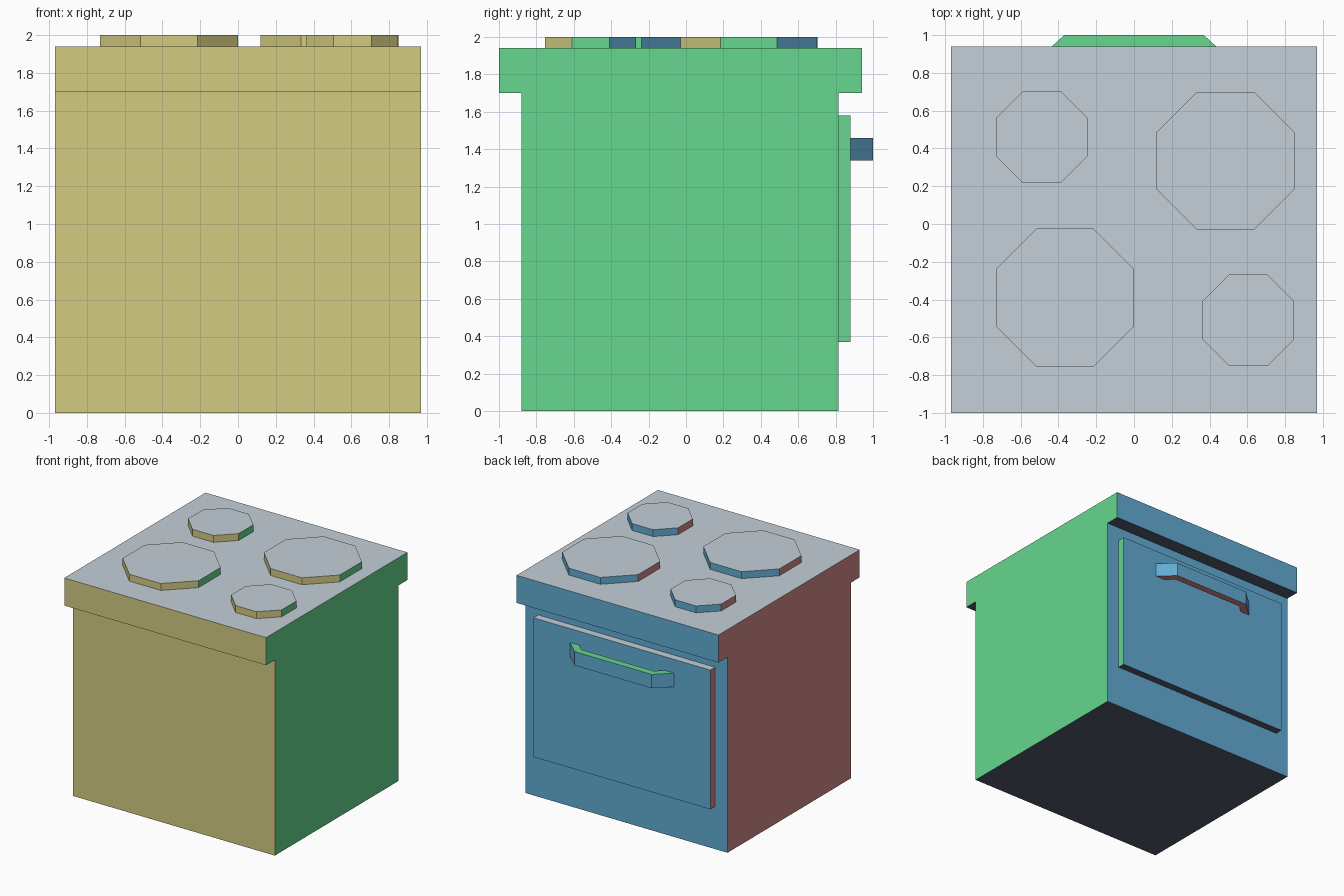
import bpy, bmesh, math
from mathutils import Matrix

if "Cube" in bpy.data.objects:
    bpy.data.objects.remove(bpy.data.objects["Cube"])


def material(name, rgb):
    """Flat material from sRGB 0-255 values."""
    lin = [((c / 255 + 0.055) / 1.055) ** 2.4 for c in rgb]
    m = bpy.data.materials.new(name)
    m.diffuse_color = (*lin, 1.0)
    m.use_nodes = True
    m.node_tree.nodes["Principled BSDF"].inputs["Base Color"].default_value = m.diffuse_color
    return m


KHAKI, BLUE, GREEN, RED, GREY, DARK = range(6)
MATS = [
    material("khaki", (212, 203, 130)),
    material("blue", (98, 172, 212)),
    material("green", (102, 215, 143)),
    material("dusty_red", (210, 138, 136)),
    material("pale_grey", (195, 208, 215)),
    material("dark_slate", (84, 91, 108)),
]


def side_colour(n, up=GREY, down=DARK):
    """Each face takes its colour from the direction it points."""
    if n.y < -0.3:
        return KHAKI
    if n.y > 0.3:
        return BLUE
    if n.x > 0.5:
        return GREEN
    if n.x < -0.5:
        return RED
    return up if n.z > 0 else down


def finish(name, bm, **colours):
    bmesh.ops.recalc_face_normals(bm, faces=bm.faces)
    bm.normal_update()
    for f in bm.faces:
        f.material_index = side_colour(f.normal, **colours)
    mesh = bpy.data.meshes.new(name)
    bm.to_mesh(mesh)
    bm.free()
    for m in MATS:
        mesh.materials.append(m)
    ob = bpy.data.objects.new(name, mesh)
    bpy.context.collection.objects.link(ob)
    return ob


def prism(name, outline, z0, z1, **colours):
    """Extrude an xy outline from z0 up to z1."""
    bm = bmesh.new()
    face = bm.faces.new([bm.verts.new((x, y, z0)) for x, y in outline])
    ext = bmesh.ops.extrude_face_region(bm, geom=[face])
    verts = [v for v in ext["geom"] if isinstance(v, bmesh.types.BMVert)]
    bmesh.ops.translate(bm, verts=verts, vec=(0, 0, z1 - z0))
    return finish(name, bm, **colours)


def box(name, x, y0, y1, z0, z1):
    return prism(name, [(-x, y0), (x, y0), (x, y1), (-x, y1)], z0, z1)


# Cabinet, overhanging cooktop slab and oven door on the back side
box("cabinet", 0.97, -0.88, 0.815, 0.0, 1.70)
box("cooktop", 0.97, -1.0, 0.94, 1.70, 1.94)
box("oven_door", 0.85, 0.815, 0.88, 0.37, 1.58)

# Octagonal burners: centre and distance to the flat sides
burners = {
    "burner_small_a": (-0.488, 0.46, 0.243),
    "burner_large_a": (0.485, 0.335, 0.365),
    "burner_large_b": (-0.365, -0.39, 0.365),
    "burner_small_b": (0.605, -0.51, 0.243),
}
for name, (cx, cy, flat) in burners.items():
    r = flat / math.cos(math.pi / 8)
    ring = [(cx + r * math.cos((k + 0.5) * math.pi / 4),
             cy + r * math.sin((k + 0.5) * math.pi / 4)) for k in range(8)]
    prism(name, ring, 1.94, 2.0)

# Bent bar handle: outer path, then the inner path back
half = [(0.50, 0.88), (0.37, 1.0)]
inner = [(0.345, 0.94), (0.41, 0.88)]
outline = half + [(-x, y) for x, y in reversed(half)]
outline += [(-x, y) for x, y in reversed(inner)] + inner
prism("door_handle", outline, 1.34, 1.46, up=GREEN, down=RED)
